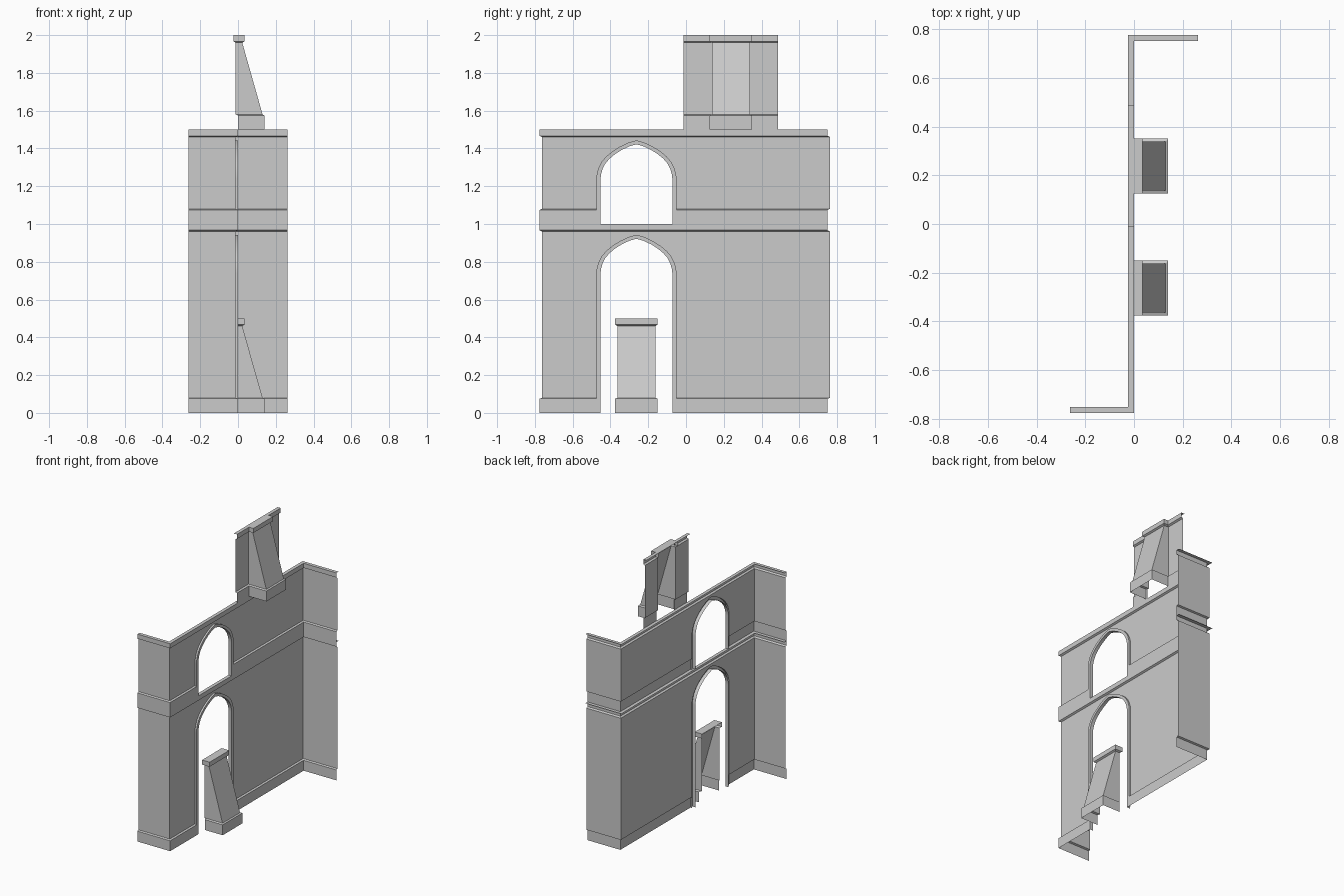
import bpy
import math

if "Cube" in bpy.data.objects:
    bpy.data.objects.remove(bpy.data.objects["Cube"])

STEP = 0.0125      # wall panel sits this far behind the trim
CAP = 0.025        # depth of the top caps
END = 0.2625       # x reach of the two side wings
Y0, Y1 = -0.775, 0.75
MID_ARCH, MID_TOWER = -0.2625, 0.2375
R_IN, R_OUT = 0.19, 0.2125


def grid(name, rows, skip=lambda j, i: False, smooth=False):
    """Sheet of quads between successive rows of points."""
    n = len(rows[0])
    verts = [p for r in rows for p in r]
    faces = [(j * n + i, j * n + i + 1, (j + 1) * n + i + 1, (j + 1) * n + i)
             for j in range(len(rows) - 1) for i in range(n - 1) if not skip(j, i)]
    me = bpy.data.meshes.new(name)
    me.from_pydata(verts, [], faces)
    ob = bpy.data.objects.new(name, me)
    bpy.context.collection.objects.link(ob)
    if smooth:
        bpy.ops.object.select_all(action='DESELECT')
        ob.select_set(True)
        bpy.context.view_layer.objects.active = ob
        bpy.ops.object.shade_smooth_by_angle(angle=math.radians(30))
    return ob


def wall_profile(z, h):
    """(set-back, height) steps: plinth, panel, cornice, cap."""
    return [(0, z), (0, z + 0.075), (STEP, z + 0.08), (STEP, z + h - 0.04),
            (0, z + h - 0.033), (0, z + h), (CAP, z + h)]


def storey(name, z, h):
    """Z-shaped wall run with a gap left for the archway."""
    rows = []
    for d, zz in wall_profile(z, h):
        rows.append([(-END, Y0 + d, zz), (-d, Y0 + d, zz),
                     (-d, MID_ARCH - R_OUT, zz), (-d, MID_ARCH + R_OUT, zz),
                     (-d, Y1 + d, zz), (END, Y1 + d, zz)])
    grid(name, rows, skip=lambda j, i: i == 2 and j < 3)


def archway(name, z, h):
    """Raised arch moulding, its reveal, and the panel above it."""
    spring = z + h - 0.26
    half = [(1, 0), (0.985, 0.13), (0.94, 0.29), (0.865, 0.44), (0.75, 0.58),
            (0.6, 0.71), (0.42, 0.83), (0.2, 0.94), (0, 1)]

    def outline(r, rise, x):
        left = [(x, MID_ARCH - r * u, spring + rise * v) for u, v in half]
        right = [(x, MID_ARCH + r * u, spring + rise * v) for u, v in half[-2::-1]]
        return ([(x, MID_ARCH - r, z)] + left + right + [(x, MID_ARCH + r, z)])

    rows = [outline(R_IN, 0.182, -CAP), outline(R_IN, 0.182, 0),
            outline(R_OUT, 0.203, 0), outline(R_OUT, 0.203, -STEP)]
    rows.append([(-STEP, y, z + h - 0.04) for _, y, _ in rows[-1]])
    last = len(rows[0]) - 2
    grid(name, rows, skip=lambda j, i: j == 3 and i in (0, last), smooth=True)


def buttress(name, yc, z):
    """Sloped pier with plinth and cap, open at back and bottom."""
    levels = [(0.1125, 0.14, 0, 0), (0.1125, 0.14, 0.075, 0),
              (0.1, 0.13, 0.08, -STEP), (0.1, 0.0225, 0.46, -STEP),
              (0.1125, 0.035, 0.467, -CAP), (0.1125, 0.035, 0.5, -CAP)]
    rows = [[(xb, yc - w, z + zz), (xf, yc - w, z + zz),
             (xf, yc + w, z + zz), (xb, yc + w, z + zz)] for w, xf, zz, xb in levels]
    # cap top
    rows.append([(-CAP, yc - 0.1125, z + 0.5)] * 2 + [(-CAP, yc + 0.1125, z + 0.5)] * 2)
    grid(name, rows, skip=lambda j, i: j == 5 and i != 1)


# main wall, two storeys
for label, z, h in (("lower", 0, 1.0), ("upper", 1.0, 0.5)):
    storey(label + "_wall", z, h)
    archway(label + "_archway", z, h)

# turret panels either side of the top buttress
for label, a, b in (("left", -0.25, -0.1), ("right", 0.1, 0.25)):
    grid("turret_panel_" + label,
         [[(-d, MID_TOWER + a, zz), (-d, MID_TOWER + b, zz)]
          for d, zz in wall_profile(1.5, 0.5)])

# buttresses
buttress("top_buttress", MID_TOWER, 1.5)
buttress("ground_buttress", MID_ARCH, 0)
